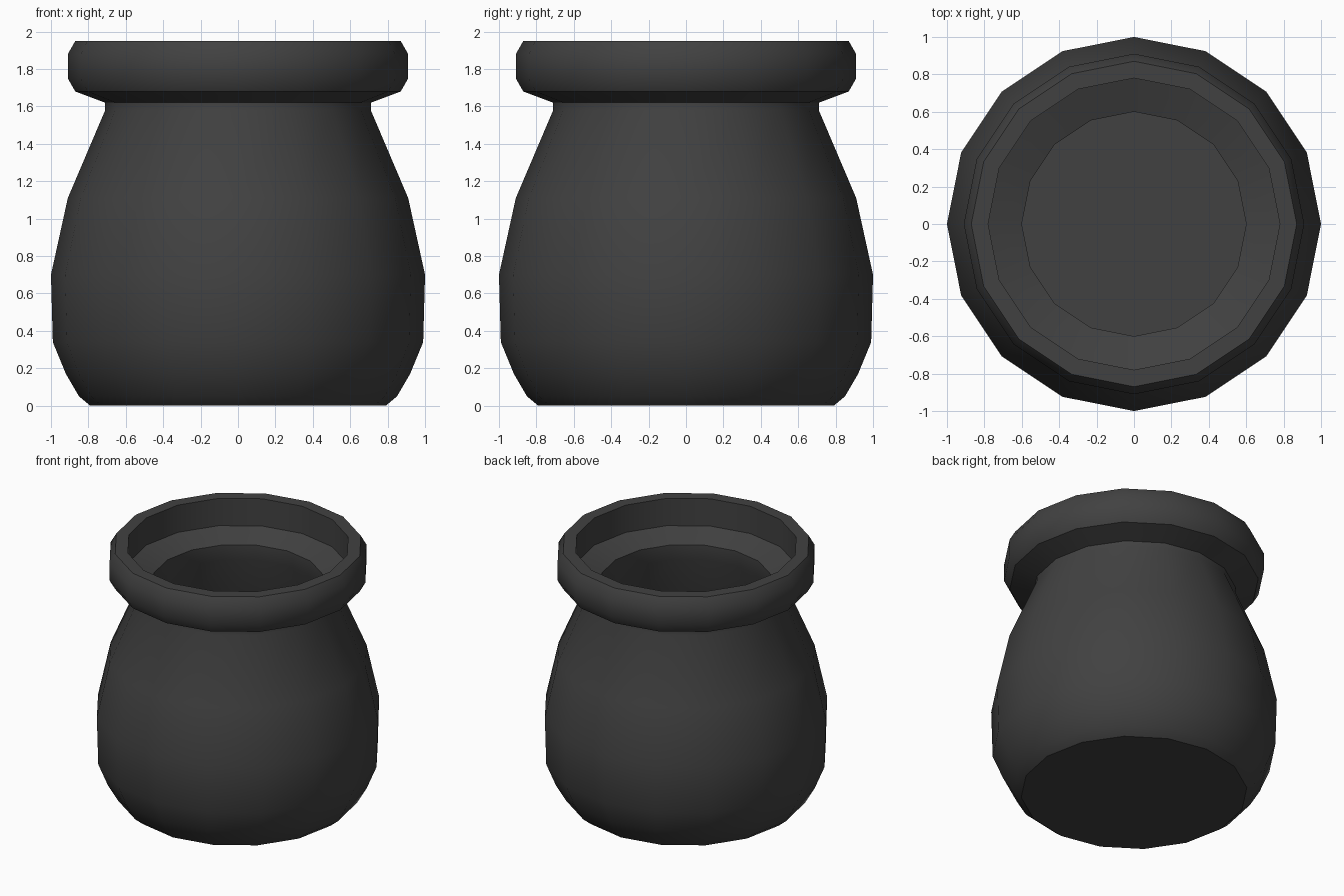
import bpy, bmesh, math
from mathutils import Vector

cube = bpy.data.objects.get("Cube")
if cube:
    bpy.data.objects.remove(cube, do_unlink=True)

SIDES = 16

# One matte charcoal colour
charcoal = bpy.data.materials.new("charcoal")
charcoal.use_nodes = True
COLOUR = (0.053, 0.053, 0.053, 1)
charcoal.diffuse_color = COLOUR
bsdf = charcoal.node_tree.nodes["Principled BSDF"]
bsdf.inputs["Base Color"].default_value = COLOUR
bsdf.inputs["Roughness"].default_value = 0.8


def lathe(name, profile, material):
    """Revolve an (r, z) profile about the z axis into a smooth-shaded object."""
    bm = bmesh.new()
    verts = [bm.verts.new((r, 0, z)) for r, z in profile]
    edges = [bm.edges.new(pair) for pair in zip(verts, verts[1:])]
    bmesh.ops.spin(bm, geom=verts + edges, cent=Vector(), axis=(0, 0, 1),
                   angle=math.tau, steps=SIDES)
    bmesh.ops.remove_doubles(bm, verts=bm.verts[:], dist=0.001)
    bmesh.ops.recalc_face_normals(bm, faces=bm.faces[:])
    mesh = bpy.data.meshes.new(name)
    bm.to_mesh(mesh)
    bm.free()
    mesh.materials.append(material)
    obj = bpy.data.objects.new(name, mesh)
    bpy.context.collection.objects.link(obj)
    bpy.ops.object.select_all(action="DESELECT")
    obj.select_set(True)
    bpy.context.view_layer.objects.active = obj
    bpy.ops.object.shade_smooth_by_angle(angle=math.radians(35))
    return obj


# Outer wall, from the base centre up to the neck
body = [(0, 0), (0.79, 0), (0.85, 0.05), (0.92, 0.17), (0.99, 0.34),
        (1.0, 0.70), (0.91, 1.11), (0.71, 1.58), (0.71, 1.62)]
# Thick chamfered lip
lip = [(0.87, 1.68), (0.91, 1.75), (0.91, 1.88), (0.87, 1.95), (0.78, 1.95)]
# Recessed ledge inside the lip, sloping to the mouth
ledge = [(0.78, 1.74), (0.60, 1.675)]
# Hollow interior following the outer wall
hollow = [(0.60, 1.56), (0.80, 1.09), (0.89, 0.70), (0.88, 0.36),
          (0.82, 0.21), (0.74, 0.11), (0, 0.11)]

lathe("pot", body + lip + ledge + hollow, charcoal)
